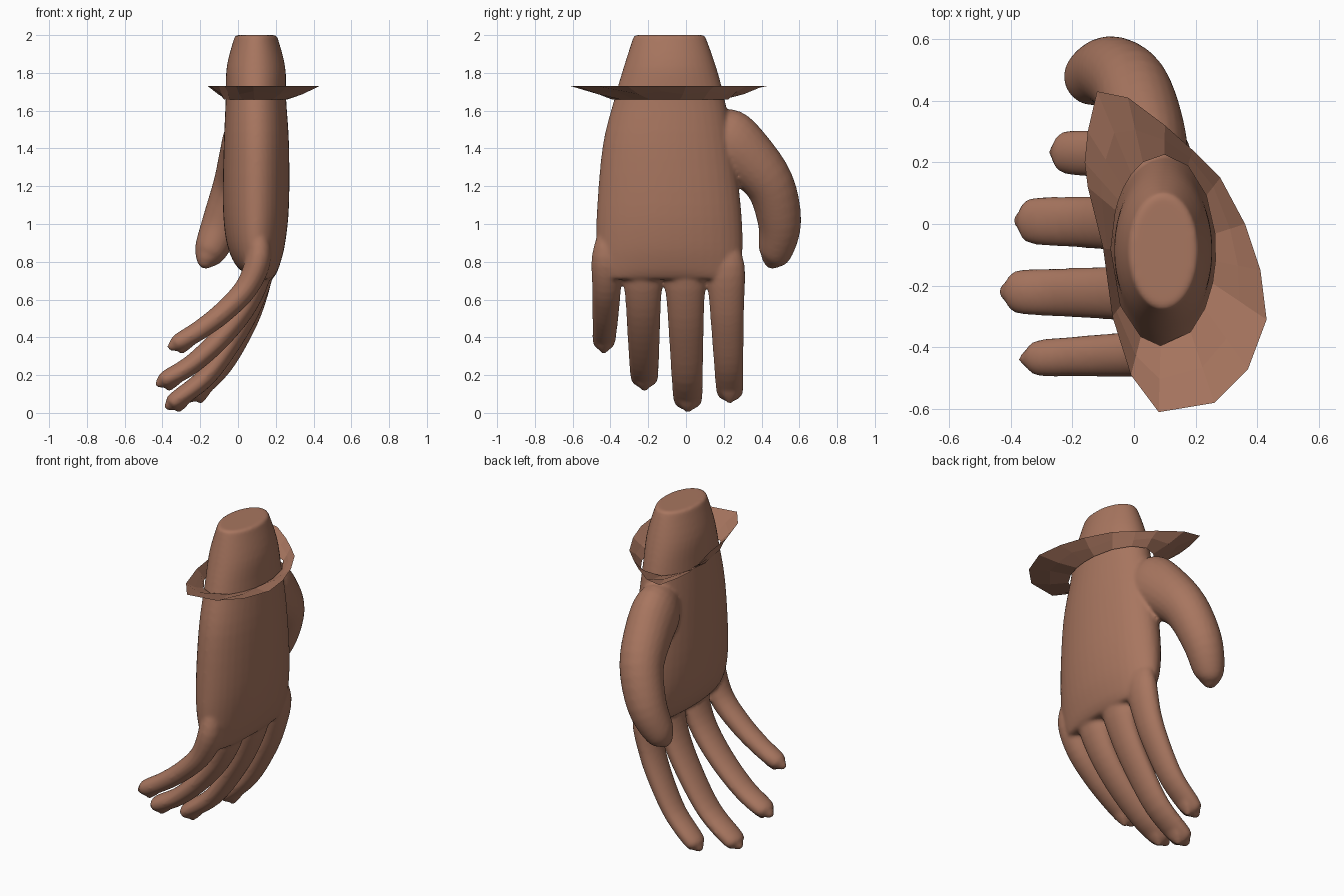
import bpy, bmesh, math
from mathutils import Vector

cube = bpy.data.objects.get("Cube")
if cube:
    bpy.data.objects.remove(cube)

skin = bpy.data.materials.new("warm brown")
skin.use_nodes = True
colour = (0.39, 0.18, 0.115, 1)
skin.diffuse_color = colour
skin.node_tree.nodes["Principled BSDF"].inputs["Base Color"].default_value = colour


def finish(name, bm):
    bmesh.ops.recalc_face_normals(bm, faces=bm.faces)
    mesh = bpy.data.meshes.new(name)
    bm.to_mesh(mesh)
    bm.free()
    mesh.materials.append(skin)
    obj = bpy.data.objects.new(name, mesh)
    bpy.context.collection.objects.link(obj)
    return obj


def spline(points, steps):
    """Smooth path through the stations, radii included."""
    pts = [Vector(p) for p in points]
    pts = [2 * pts[0] - pts[1]] + pts + [2 * pts[-1] - pts[-2]]
    out = []
    for a, b, c, d in zip(pts, pts[1:], pts[2:], pts[3:]):
        for i in range(steps):
            t = i / steps
            out.append(b + (c - a) * t / 2 + (2 * a - 5 * b + 4 * c - d) * t * t / 2
                       + (3 * b - a - 3 * c + d) * t ** 3 / 2)
    return out + [pts[-2]]


def loft(name, stations, axis, steps=4, sides=24, level=False):
    """Skin elliptical rings; station = x, y, z, radius along axis, other radius."""
    path = spline(stations, steps)
    bm = bmesh.new()
    rings = []
    for i, p in enumerate(path):
        before, after = path[max(i - 1, 0)], path[min(i + 1, len(path) - 1)]
        tangent = Vector((0, 0, -1)) if level else Vector((after - before)[:3]).normalized()
        u = Vector(axis)
        u = (u - tangent * u.dot(tangent)).normalized()
        v = tangent.cross(u)
        ring = []
        for k in range(sides):
            a = math.tau * k / sides
            ring.append(bm.verts.new(Vector(p[:3]) + u * p[3] * math.cos(a)
                                     + v * p[4] * math.sin(a)))
        rings.append(ring)
    for low, high in zip(rings, rings[1:]):
        for k in range(sides):
            n = (k + 1) % sides
            bm.faces.new((low[k], low[n], high[n], high[k]))
    bm.faces.new(rings[0])
    bm.faces.new(rings[-1])
    return finish(name, bm)


WIDE = (0, 1, 0)

# Palm and wrist: height, x range, y range
levels = [(2, -.01, .20, -.27, .09), (1.985, -.02, .21, -.28, .105),
          (1.83, -.06, .25, -.33, .16), (1.66, -.065, .255, -.38, .205),
          (1.42, -.075, .27, -.44, .25), (1.1, -.08, .27, -.47, .29),
          (.9, -.06, .25, -.475, .30), (.78, -.01, .22, -.46, .29),
          (.725, .06, .195, -.42, .26), (.705, .10, .175, -.38, .22)]
hand = loft("hand", [((a + b) / 2, (c + d) / 2, z, (d - c) / 2, (b - a) / 2)
                     for z, a, b, c, d in levels], WIDE, sides=40, level=True)
parts = [hand]

# Fingers: base y, tip y, half width, side curve as x and z
fingers = {
    "index": (.205, .232, .084, [(.10, .95), (.12, .78), (.08, .58), (.01, .41), (-.09, .24), (-.22, .11)]),
    "middle": (-.01, .01, .09, [(.10, .93), (.12, .76), (.065, .57), (-.035, .38), (-.17, .19), (-.33, .065)]),
    "ring": (-.23, -.22, .085, [(.10, .93), (.11, .76), (.045, .58), (-.08, .41), (-.24, .26), (-.375, .18)]),
    "little": (-.41, -.435, .07, [(.10, 1.0), (.11, .83), (.05, .67), (-.07, .54), (-.20, .44), (-.31, .375)]),
}
for name, (y0, y1, width, curve) in fingers.items():
    stations = []
    last = len(curve) - 1
    for i, (x, z) in enumerate(curve):
        t = i / last
        w = width * (.6 if i == 0 else 1.28 - .45 * t)
        stations.append((x, y0 + (y1 - y0) * t, z, w, .04 if i == 0 else .072 - .025 * t))
    end = Vector(stations[-1][:3])
    way = (end - Vector(stations[-2][:3])).normalized()
    stations.append((*(end + way * .04), width * .45, .03))
    stations.append((*(end + way * .068), width * .17, .014))
    parts.append(loft(name + "_finger", stations, WIDE))
    # Pointed nail on the back of the fingertip
    back = Vector((-way.z, 0, way.x))
    if back.x < 0:
        back = -back
    root = end - way * .07 + back * .036
    point = end + way * .03 + back * .056
    parts.append(loft(name + "_nail", [(*root, width * .5, .014), (*root.lerp(point, .5), width * .45, .014),
                                       (*point, width * .15, .008)], WIDE, 2, 12))

# Thumb
parts.append(loft("thumb", [(.06, .09, 1.5, .08, .10), (.05, .2, 1.45, .125, .17),
                            (.03, .32, 1.355, .13, .155), (-.01, .445, 1.205, .122, .13),
                            (-.08, .495, 1.01, .11, .115), (-.145, .475, .86, .087, .092),
                            (-.17, .455, .805, .055, .06), (-.18, .44, .77, .02, .02)],
                  (1, 0, 0)))

# Fuse palm, fingers and thumb into one skin
bpy.ops.object.select_all(action='DESELECT')
for part in parts:
    part.select_set(True)
bpy.context.view_layer.objects.active = hand
bpy.ops.object.join()
fuse = hand.modifiers.new("fuse", 'REMESH')
fuse.mode = 'VOXEL'
fuse.voxel_size = .011
fuse.use_smooth_shade = True
blend = hand.modifiers.new("blend", 'SMOOTH')
blend.factor = .5
blend.iterations = 5

# Flared ragged cuff around the wrist
rim = [(-.12, .43), (-.02, .41), (.1, .32), (.19, .24), (.28, .15), (.36, 0),
       (.41, -.15), (.43, -.31), (.37, -.47), (.26, -.58), (.08, -.61),
       (-.01, -.49), (-.07, -.3), (-.1, -.08), (-.15, .12), (-.16, .2), (-.15, .3)]
centre = Vector((.095, -.085))
bm = bmesh.new()
pairs = []
for i, (x, y) in enumerate(rim):
    a = math.atan2((y - centre.y) / .31, (x - centre.x) / .17)
    inner = Vector((centre.x + .17 * math.cos(a), centre.y + .31 * math.sin(a), 1.66))
    outer = Vector((x, y, 1.73))
    middle = inner.lerp(outer, .5)
    middle.z += .008 * (-1) ** i
    pairs.append([bm.verts.new(p) for p in (inner, middle, outer)])
for i, here in enumerate(pairs):
    there = pairs[(i + 1) % len(pairs)]
    for k in range(2):
        bm.faces.new((here[k], there[k], there[k + 1], here[k + 1]))
finish("wrist_cuff", bm)
